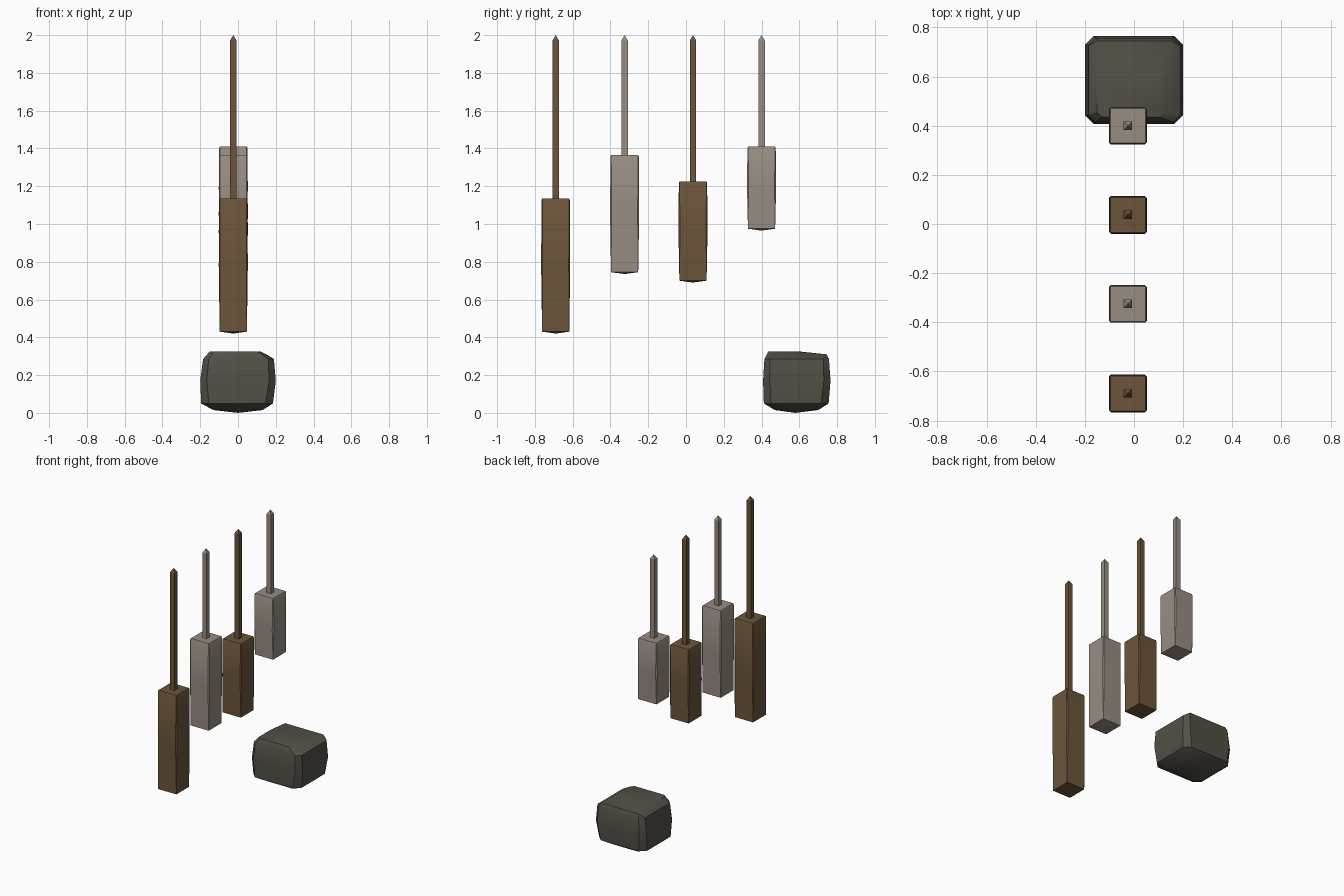
import bpy
import bmesh
import math

cube = bpy.data.objects.get("Cube")
if cube:
    bpy.data.objects.remove(cube, do_unlink=True)


def material(name, rgb):
    mat = bpy.data.materials.new(name)
    mat.use_nodes = True
    mat.diffuse_color = (*rgb, 1)
    mat.node_tree.nodes["Principled BSDF"].inputs["Base Color"].default_value = (*rgb, 1)
    return mat


def finish(bm, name, mat, angle):
    bmesh.ops.recalc_face_normals(bm, faces=bm.faces)
    mesh = bpy.data.meshes.new(name)
    bm.to_mesh(mesh)
    bm.free()
    mesh.materials.append(mat)
    obj = bpy.data.objects.new(name, mesh)
    bpy.context.collection.objects.link(obj)
    bpy.ops.object.select_all(action="DESELECT")
    obj.select_set(True)
    bpy.context.view_layer.objects.active = obj
    bpy.ops.object.shade_smooth_by_angle(angle=math.radians(angle))
    return obj


def hull(points, name, mat, angle):
    bm = bmesh.new()
    for p in points:
        bm.verts.new(p)
    bmesh.ops.convex_hull(bm, input=bm.verts)
    bmesh.ops.dissolve_limit(bm, angle_limit=0.01, verts=bm.verts, edges=bm.edges)
    return finish(bm, name, mat, angle)


def ring(x0, x1, y0, y1, z, cut=0.0):
    """Rectangle at height z with its corners cut off."""
    pts = []
    for x, sx in ((x0, 1), (x1, -1)):
        for y, sy in ((y0, 1), (y1, -1)):
            pts.append((x + sx * cut, y, z))
            if cut:
                pts.append((x, y + sy * cut, z))
    return pts


brown = material("brown wood", (0.150, 0.090, 0.042))
grey = material("pale stone", (0.310, 0.265, 0.222))
dark = material("dark stone", (0.088, 0.080, 0.062))

X = -0.025      # shared centre line of the hanging blocks
HALF = 0.077
ROD = 0.017
TOP = 2.0

# Hanging blocks, each on a square pointed rod
blocks = [
    ("front", -0.69, 0.42, 1.135, brown),
    ("front_middle", -0.325, 0.735, 1.365, grey),
    ("back_middle", 0.037, 0.69, 1.225, brown),
    ("back", 0.40, 0.965, 1.41, grey),
]
for name, y, low, high, mat in blocks:
    def level(z, inset, cut=0.0):
        h = HALF - inset
        return ring(X - h, X + h, y - h, y + h, z, cut)

    pts = level(low + 0.01, 0.005) + level((low + high) / 2, 0, 0.008)
    pts += level(high - 0.008, 0.002, 0.004) + level(high, 0.006)
    pts.append((X, y, low))
    hull(pts, name + "_block", mat, 30)

    rod = ring(X - ROD, X + ROD, y - ROD, y + ROD, high - 0.02)
    rod += ring(X - ROD, X + ROD, y - ROD, y + ROD, TOP - 0.028)
    rod.append((X, y, TOP))
    hull(rod, name + "_rod", mat, 20)

# Boulder: chamfered rings closed by a convex hull
rock = ring(-0.13, 0.13, 0.47, 0.70, 0.015, 0.03)
rock += ring(-0.195, 0.185, 0.412, 0.755, 0.05, 0.04)
rock += ring(-0.20, 0.20, 0.408, 0.765, 0.17, 0.035)
rock += ring(-0.185, 0.19, 0.415, 0.757, 0.285, 0.03)
rock += ring(-0.15, 0.12, 0.435, 0.60, 0.325, 0.02)
rock += [(-0.15, 0.745, 0.31), (0.15, 0.745, 0.31), (0, 0.58, 0)]
hull(rock, "boulder", dark, 32)
